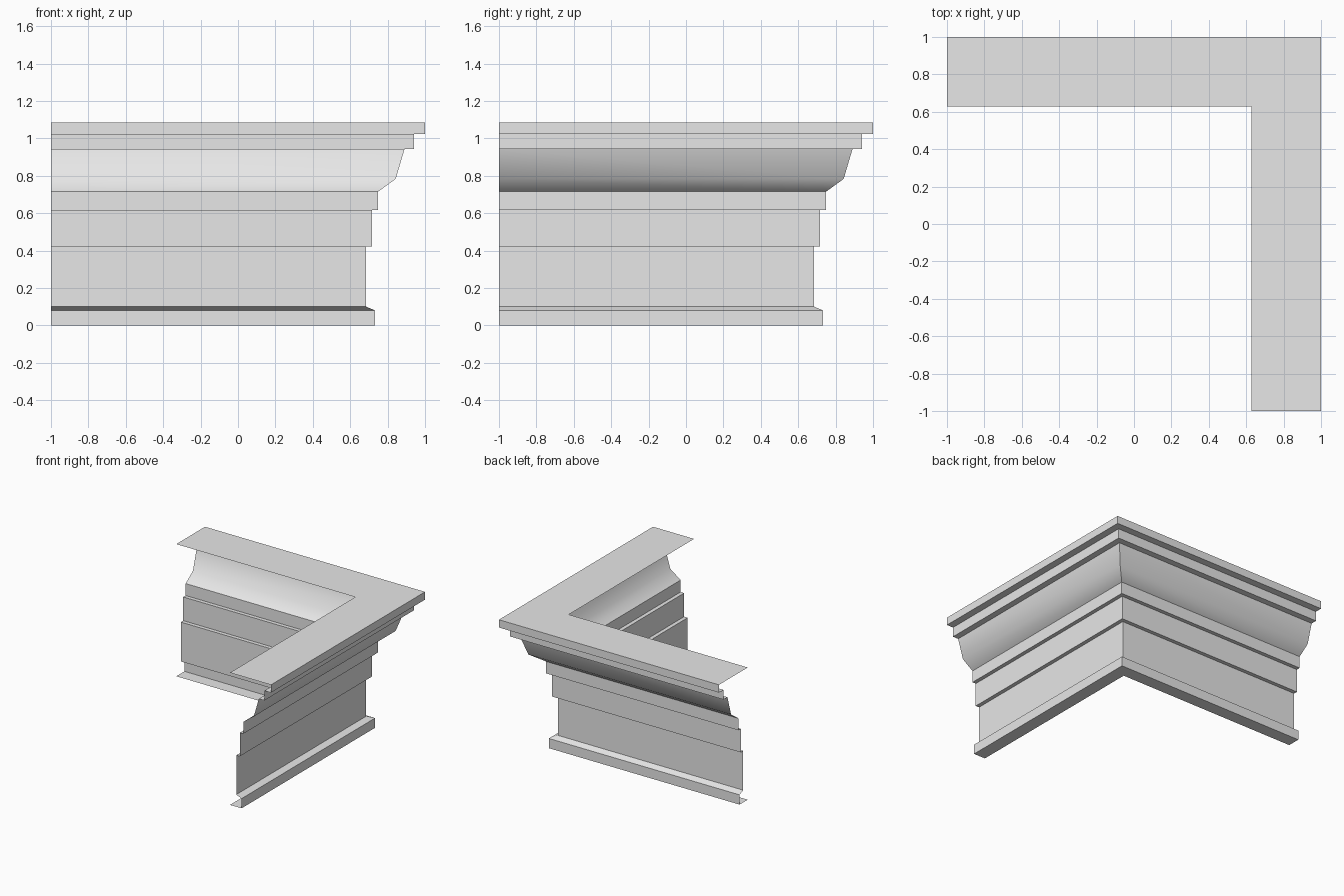
import bpy
import bmesh

cube = bpy.data.objects.get("Cube")
if cube:
    bpy.data.objects.remove(cube, do_unlink=True)

# Plain grey plaster
plaster = bpy.data.materials.new("light grey plaster")
plaster.use_nodes = True
GREY = (0.8, 0.8, 0.8, 1)
plaster.diffuse_color = GREY
plaster.node_tree.nodes["Principled BSDF"].inputs["Base Color"].default_value = GREY

# Moulding section as (outward reach, height), from bottom flange to top shelf
profile = [(0.627, 0), (0.733, 0), (0.733, 0.08), (0.685, 0.1),
           (0.685, 0.423), (0.717, 0.423), (0.717, 0.617), (0.749, 0.617),
           (0.749, 0.715), (0.843, 0.783), (0.89, 0.942), (0.941, 0.942),
           (0.941, 1.022), (1, 1.022), (1, 1.086), (0.627, 1.086)]
COVE = (8, 9)  # curved segments of the section

# Sweep the open section along the back, round the mitred corner, down the side
bm = bmesh.new()
rings = [[bm.verts.new(place(r, z)) for r, z in profile]
         for place in (lambda r, z: (-1, r, z),
                       lambda r, z: (r, r, z),
                       lambda r, z: (r, -1, z))]
for a, b in zip(rings, rings[1:]):
    for i in range(len(profile) - 1):
        face = bm.faces.new((a[i], a[i + 1], b[i + 1], b[i]))
        face.smooth = i in COVE

# Keep the mitre and every moulding edge crisp, except inside the cove
for edge in bm.edges:
    mitre = all(v in rings[1] for v in edge.verts)
    edge.smooth = not mitre and all(f.smooth for f in edge.link_faces)

mesh = bpy.data.meshes.new("corner_cornice")
bm.to_mesh(mesh)
bm.free()
mesh.materials.append(plaster)
cornice = bpy.data.objects.new("corner_cornice", mesh)
bpy.context.collection.objects.link(cornice)
